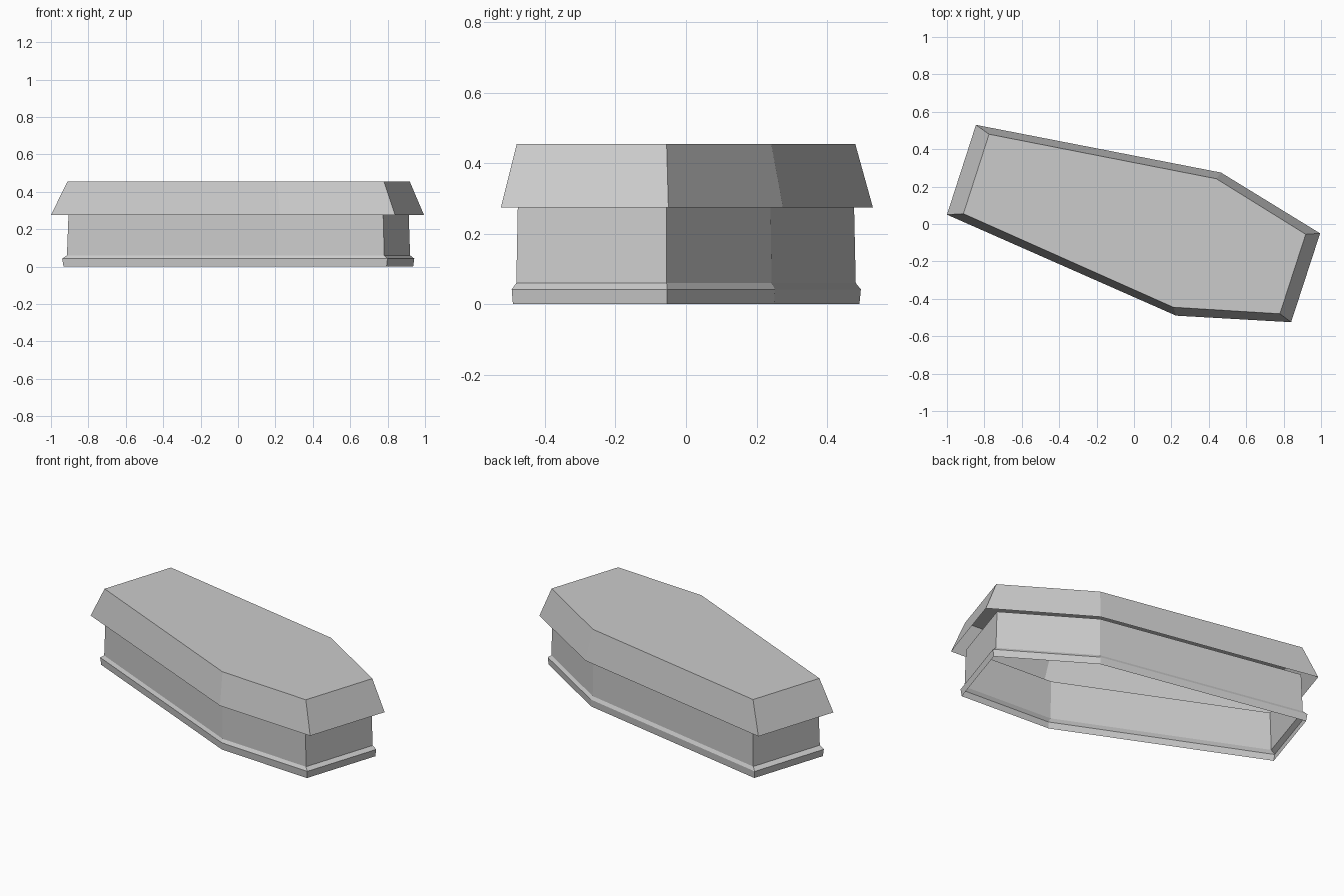
import bpy
import bmesh

cube = bpy.data.objects.get("Cube")
if cube:
    bpy.data.objects.remove(cube, do_unlink=True)

# Six-sided outlines, counter-clockwise from above: narrow one and flared one
INNER = [(-0.775, 0.48), (-0.912, 0.055), (0.21, -0.445),
         (0.78, -0.48), (0.918, -0.055), (0.44, 0.242)]
OUTER = [(-0.845, 0.53), (-1.0, 0.05), (0.225, -0.49),
         (0.84, -0.525), (0.995, -0.05), (0.465, 0.275)]


def material(name, rgb):
    mat = bpy.data.materials.new(name)
    mat.use_nodes = True
    mat.diffuse_color = (*rgb, 1)
    mat.node_tree.nodes["Principled BSDF"].inputs["Base Color"].default_value = (*rgb, 1)
    return mat


def shell(name, levels, mat, capped=False):
    """Thin open shell through outlines given as (flare, height) from bottom to top."""
    bm = bmesh.new()
    rings = []
    for flare, z in levels:
        rings.append([bm.verts.new((a[0] + (b[0] - a[0]) * flare,
                                    a[1] + (b[1] - a[1]) * flare, z))
                      for a, b in zip(INNER, OUTER)])
    for low, high in zip(rings, rings[1:]):
        for i in range(len(low)):
            j = (i + 1) % len(low)
            bm.faces.new((low[i], low[j], high[j], high[i]))
    if capped:
        bm.faces.new(rings[-1])
    mesh = bpy.data.meshes.new(name)
    bm.to_mesh(mesh)
    bm.free()
    mesh.materials.append(mat)
    obj = bpy.data.objects.new(name, mesh)
    bpy.context.collection.objects.link(obj)
    return obj


stone = material("grey stone", (0.6, 0.6, 0.6))

# Foot moulding and walls, open below and above
shell("base_moulding", [(0.24, 0.0), (0.32, 0.042), (0.03, 0.06)], stone)
shell("side_walls", [(0.03, 0.06), (-0.07, 0.287)], stone)

# Overhanging lid with sloping sides, open below
shell("lid", [(1.0, 0.275), (0.0, 0.455)], stone, capped=True)
